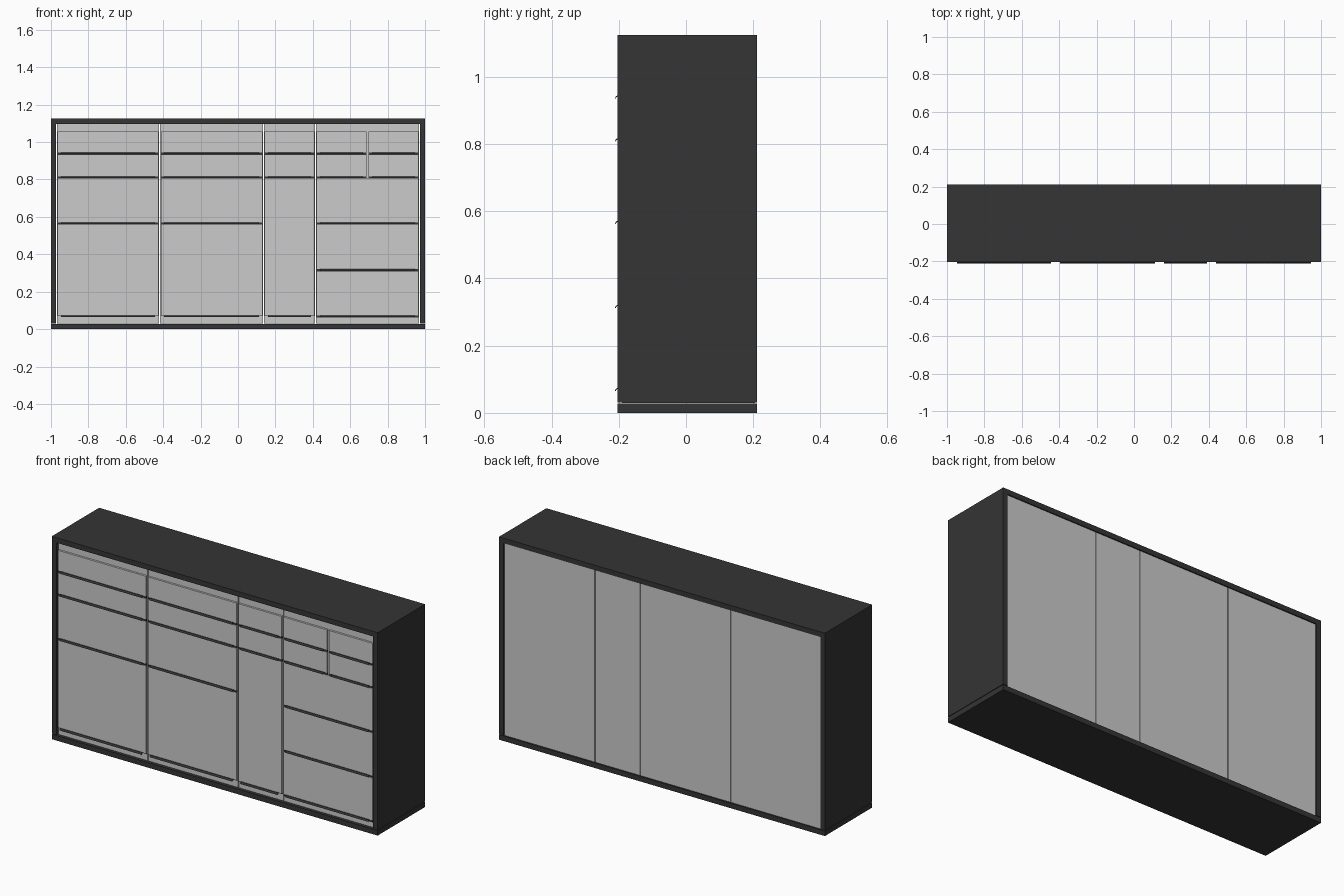
import bpy, bmesh

if "Cube" in bpy.data.objects:
    bpy.data.objects.remove(bpy.data.objects["Cube"])

dark = bpy.data.materials.new("dark_finish")
dark.diffuse_color = (0.035, 0.035, 0.035, 1)
dark.use_nodes = True
dark.node_tree.nodes["Principled BSDF"].inputs["Base Color"].default_value = dark.diffuse_color


def make(name, bm, mat=None):
    bmesh.ops.recalc_face_normals(bm, faces=bm.faces)
    me = bpy.data.meshes.new(name)
    bm.to_mesh(me)
    bm.free()
    ob = bpy.data.objects.new(name, me)
    bpy.context.collection.objects.link(ob)
    if mat:
        me.materials.append(mat)
    return ob


def box(name, x, y, z, mat=None):
    bm = bmesh.new()
    bmesh.ops.create_cube(bm, size=1)
    for v in bm.verts:
        v.co = [a + (b - a) * (c + 0.5) for (a, b), c in zip((x, y, z), v.co)]
    return make(name, bm, mat)


def extrude_x(name, profile, x0, x1, mat):
    bm = bmesh.new()
    face = bm.faces.new([bm.verts.new((x0, y, z)) for y, z in profile])
    out = bmesh.ops.extrude_face_region(bm, geom=[face])["geom"]
    bmesh.ops.translate(bm, vec=(x1 - x0, 0, 0),
                        verts=[g for g in out if isinstance(g, bmesh.types.BMVert)])
    return make(name, bm, mat)


F, B = -0.204, 0.211        # front and back of the outer frame
T = 0.028                   # frame board thickness
TOP = 1.125

# dark outer frame
box("bottom_board", (-1, 1), (F, B), (0, T), dark)
box("top_board", (-1, 1), (F, B), (TOP - T, TOP), dark)
for side, x in (("left", -1), ("right", 1 - T)):
    box(side + "_side_board", (x, x + T), (F, B), (T + 0.003, TOP - T), dark)

# four grey cabinet bodies standing side by side
edges = [-0.971, -0.419, 0.137, 0.414, 0.971]
GAP = 0.0025
for i in range(4):
    box("cabinet_body", (edges[i] + GAP, edges[i + 1] - GAP),
        (-0.190, 0.206), (T + 0.002, TOP - T - 0.001))


def front(x0, x1, z0, z1, thin=False):
    # flat front with a dark pull lip under its lower edge
    m = 0.006
    box("drawer_front", (x0 + m, x1 - m), (-0.201, -0.190), (z0 + 0.006, z1 - 0.006))
    box("grip_recess", (x0 + m, x1 - m), (-0.198, -0.190),
        (z0 + (0.002 if thin else -0.006), z0 + 0.006), dark)
    prof = [(-0.198, z0 + 0.006), (-0.205, z0 + 0.006), (-0.209, z0 + 0.003),
            (-0.2115, z0 - 0.003), (-0.2095, z0 - 0.003), (-0.207, z0 + 0.001),
            (-0.204, z0 + 0.003), (-0.198, z0 + 0.003)]
    inset = 0.024
    extrude_x("pull_lip", prof, x0 + inset, x1 - inset, dark)


# rows of fronts for each cabinet, listed as heights from top to bottom
rows = [
    [1.062, 0.938, 0.811, 0.565, 0.068],
    [1.062, 0.938, 0.811, 0.565, 0.068],
    [1.062, 0.938, 0.811, 0.068],
    [1.062, 0.938, 0.811, 0.565, 0.315, 0.068],
]
for i, zs in enumerate(rows):
    x0, x1 = edges[i], edges[i + 1]
    for j in range(len(zs) - 1):
        # upper drawers of the last cabinet are split in two
        parts = 2 if i == 3 and j < 2 else 1
        w = (x1 - x0) / parts
        for k in range(parts):
            front(x0 + k * w, x0 + (k + 1) * w, zs[j + 1], zs[j],
                  thin=(i < 3 and j == len(zs) - 2))
